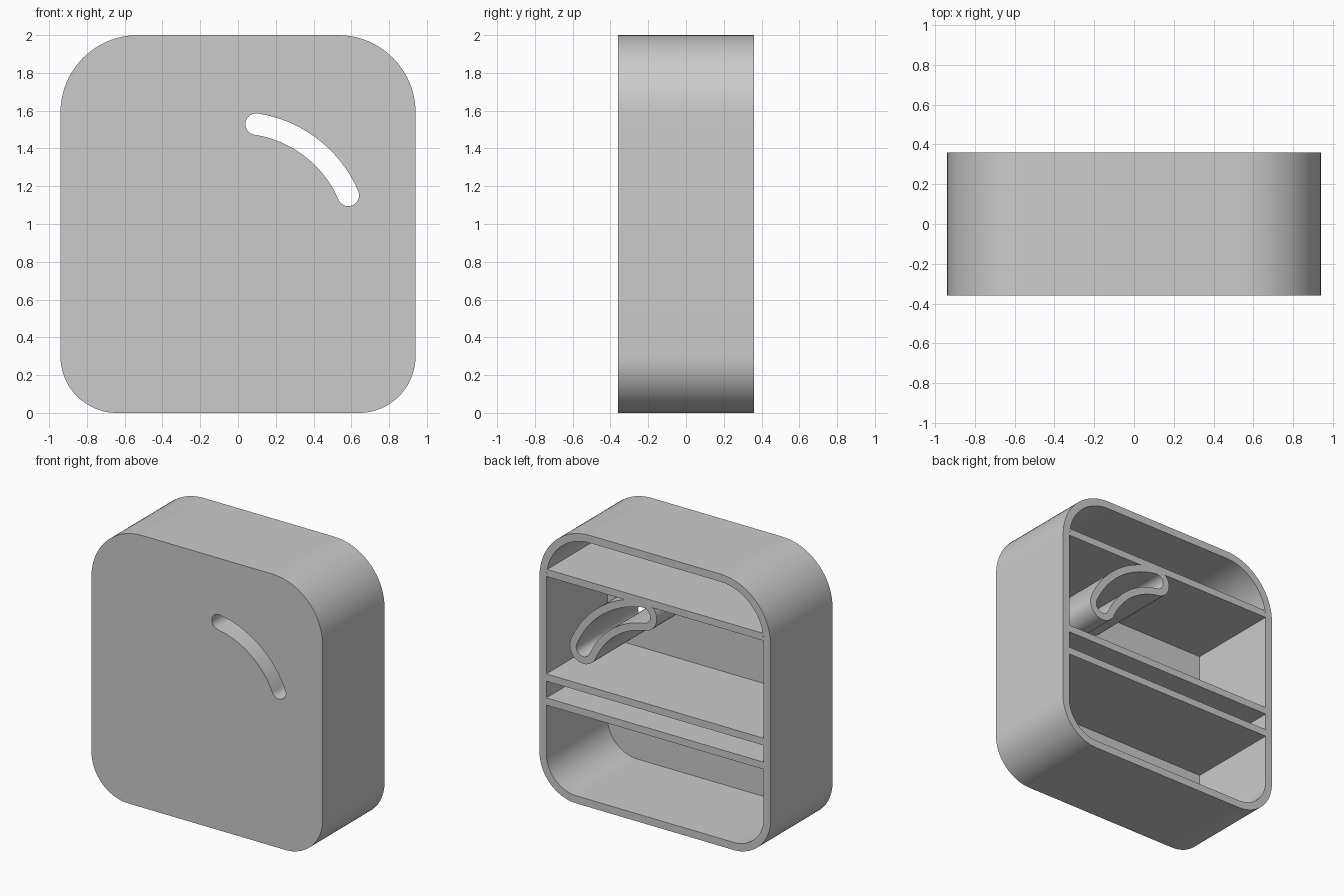
import bpy
import bmesh
from math import sin, cos, pi, radians, sqrt

if "Cube" in bpy.data.objects:
    bpy.data.objects.remove(bpy.data.objects["Cube"])

# Main sizes
HALF_W, HEIGHT, BACK, FRONT = 0.94, 2.0, 0.36, -0.36
WALL, SKIN = 0.056, 0.012
R_TOP, R_BOTTOM = 0.41, 0.3
INNER = FRONT + SKIN

grey = bpy.data.materials.new("plain_grey")
grey.use_nodes = True
grey.diffuse_color = (0.6, 0.6, 0.6, 1)
grey.node_tree.nodes["Principled BSDF"].inputs["Base Color"].default_value = grey.diffuse_color


def arc(cx, cz, r, start, end, steps=20):
    """Points of a circular arc, angles in degrees."""
    angles = [radians(start + (end - start) * i / steps) for i in range(steps + 1)]
    return [(cx + r * cos(a), cz + r * sin(a)) for a in angles]


def case_loop(inset):
    """Rounded case outline, moved inward by inset."""
    x, rt, rb = HALF_W - R_TOP, R_TOP - inset, R_BOTTOM - inset
    xb, zt = HALF_W - R_BOTTOM, HEIGHT - R_TOP
    return (arc(x, zt, rt, 0, 90) + arc(-x, zt, rt, 90, 180)
            + arc(-xb, R_BOTTOM, rb, 180, 270) + arc(xb, R_BOTTOM, rb, 270, 360))


def slot_loop(grow):
    """Curved slot with rounded ends, moved outward by grow."""
    cz, mid, half = 0.9, 0.636, 0.057 + grow
    a0, a1 = 23.3, 81.3

    def cap(angle, start):
        a = radians(angle)
        return arc(mid * cos(a), cz + mid * sin(a), half, start, start + 180, 16)[1:-1]

    return (arc(0, cz, mid + half, a0, a1, 28) + cap(a1, a1)
            + arc(0, cz, mid - half, a1, a0, 28) + cap(a0, a0 + 180))


def inner_half_width(z):
    """Half width of the cavity at height z."""
    r = R_TOP - WALL
    dz = max(0, z - (HEIGHT - R_TOP))
    return HALF_W - R_TOP + sqrt(r * r - dz * dz)


def extrude_profile(name, loops, y0, y1):
    """Solid from an outline and optional holes, between two depths."""
    curve = bpy.data.curves.new(name, 'CURVE')
    curve.dimensions = '2D'
    curve.fill_mode = 'BOTH'
    curve.extrude = (y1 - y0) / 2
    for loop in loops:
        spline = curve.splines.new('POLY')
        spline.points.add(len(loop) - 1)
        for point, (x, z) in zip(spline.points, loop):
            point.co = (x, z, 0, 1)
        spline.use_cyclic_u = True
    obj = bpy.data.objects.new(name, curve)
    bpy.context.collection.objects.link(obj)
    obj.rotation_euler.x = pi / 2
    obj.location.y = (y0 + y1) / 2
    bpy.ops.object.select_all(action='DESELECT')
    obj.select_set(True)
    bpy.context.view_layer.objects.active = obj
    bpy.ops.object.convert(target='MESH')
    obj = bpy.context.object
    bm = bmesh.new()
    bm.from_mesh(obj.data)
    bmesh.ops.remove_doubles(bm, verts=bm.verts, dist=0.0002)
    bmesh.ops.recalc_face_normals(bm, faces=bm.faces)
    bm.to_mesh(obj.data)
    bm.free()
    obj.data.materials.clear()
    obj.data.materials.append(grey)
    bpy.ops.object.shade_smooth_by_angle(angle=radians(30))
    return obj


# Case: thin front panel with the slot, and the open-backed wall
extrude_profile("front_panel", [case_loop(0), slot_loop(0)], FRONT, INNER)
extrude_profile("case_wall", [case_loop(0), case_loop(WALL)], INNER, BACK)

# Shelves running from wall to wall
SHELF = 0.053
shelf_bottoms = {"top_shelf": 1.604, "middle_shelf": 0.834, "lower_shelf": 0.658}
for name, z in shelf_bottoms.items():
    w0, w1 = inner_half_width(z), inner_half_width(z + SHELF)
    outline = [(-w0, z), (w0, z), (w1, z + SHELF), (-w1, z + SHELF)]
    extrude_profile(name, [outline], INNER, BACK)

# Sleeve around the slot, trimmed where it meets the top shelf
limit = shelf_bottoms["top_shelf"]
sleeve = [(x, min(z, limit)) for x, z in slot_loop(0.053)]
extrude_profile("slot_sleeve", [sleeve, slot_loop(0)], INNER, BACK)
